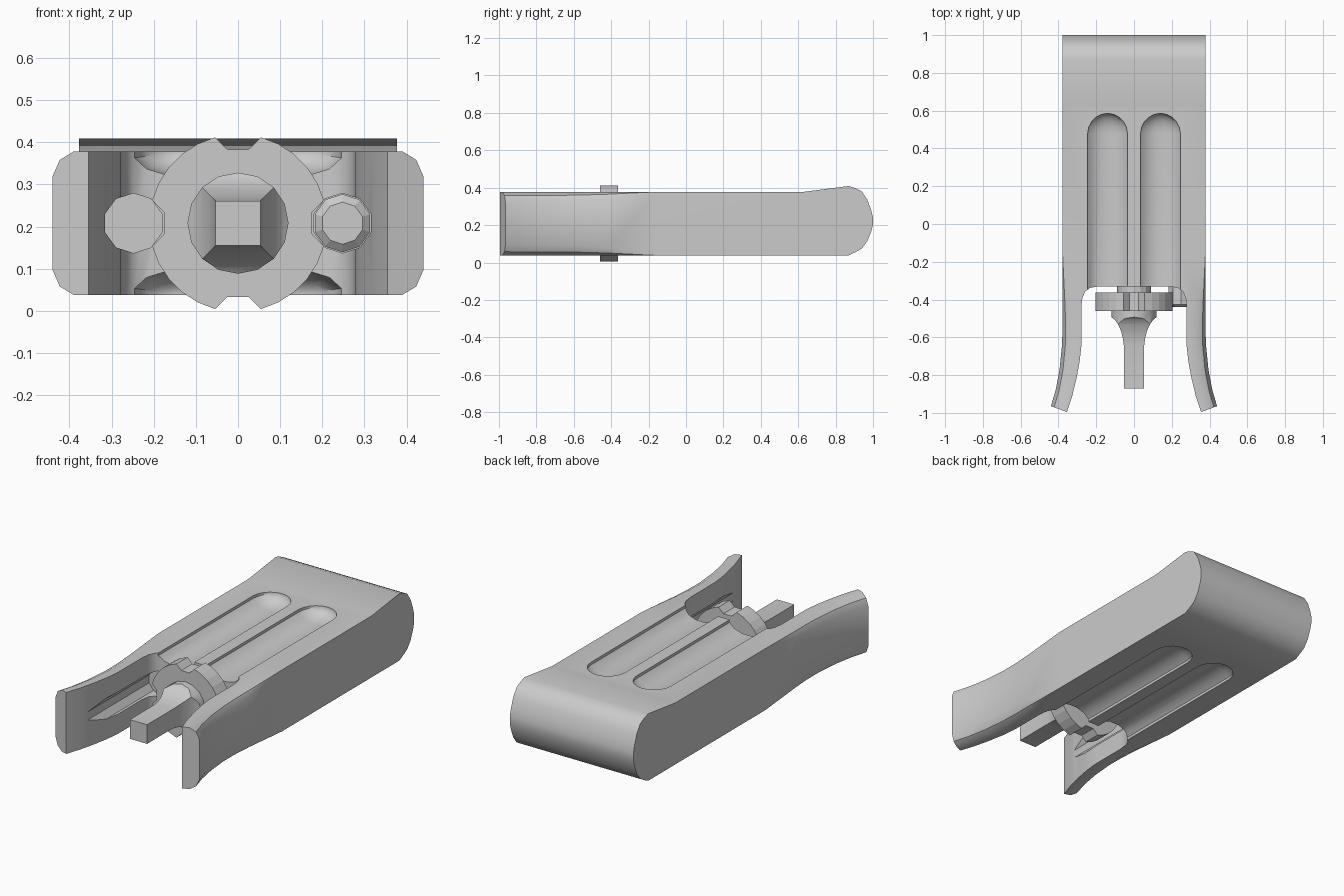
import bpy, bmesh, math

if "Cube" in bpy.data.objects:
    bpy.data.objects.remove(bpy.data.objects["Cube"])

MID = 0.208  # height of the centre line


def loft(name, rings):
    """Skin a list of equal-length point rings and cap both ends."""
    bm = bmesh.new()
    rows = [[bm.verts.new(p) for p in r] for r in rings]
    n = len(rows[0])
    for a, b in zip(rows, rows[1:]):
        for i in range(n):
            j = (i + 1) % n
            bm.faces.new((a[i], a[j], b[j], b[i]))
    bm.faces.new(rows[0])
    bm.faces.new(rows[-1])
    bmesh.ops.remove_doubles(bm, verts=bm.verts, dist=1e-5)
    bmesh.ops.recalc_face_normals(bm, faces=bm.faces)
    me = bpy.data.meshes.new(name)
    bm.to_mesh(me)
    bm.free()
    ob = bpy.data.objects.new(name, me)
    bpy.context.collection.objects.link(ob)
    return ob


def lathe_y(name, x, sides, profile, turn=0.0):
    """Round part along y from (y, radius) pairs."""
    ang = [turn + 2 * math.pi * i / sides for i in range(sides)]
    return loft(name, [[(x + r * math.cos(a), y, MID + r * math.sin(a)) for a in ang]
                       for y, r in profile])


def activate(ob):
    bpy.ops.object.select_all(action='DESELECT')
    ob.select_set(True)
    bpy.context.view_layer.objects.active = ob


def boolean(ob, cutter, op='DIFFERENCE'):
    m = ob.modifiers.new("bool", 'BOOLEAN')
    m.operation, m.solver, m.object = op, 'EXACT', cutter
    activate(ob)
    bpy.ops.object.modifier_apply(modifier=m.name)
    bpy.data.objects.remove(cutter)


def smooth(ob, deg=30):
    activate(ob)
    bpy.ops.object.shade_smooth_by_angle(angle=math.radians(deg))


# body: rounded-rectangle sections (y, half width, corner x, corner z, bottom, top)
def section(y, w, cx, cz, lo, hi):
    k = 0.34
    corner = [(w, cz), (w - k * cx, k * cz), (w - cx, 0)]
    right = [(x, lo + d) for x, d in reversed(corner)] + [(x, hi - d) for x, d in corner]
    return [(x, y, z) for x, z in right] + [(-x, y, z) for x, z in reversed(right)]


LO, HI = 0.038, 0.378
stations = [
    (-1.05, 0.468, 0.057, 0.058, LO, HI), (-0.965, 0.440, 0.055, 0.058, LO, HI),
    (-0.88, 0.415, 0.055, 0.057, LO, HI), (-0.77, 0.394, 0.054, 0.056, LO, HI),
    (-0.64, 0.381, 0.052, 0.054, LO, HI), (-0.53, 0.378, 0.048, 0.048, LO, HI),
    (-0.42, 0.378, 0.036, 0.038, LO, HI), (-0.155, 0.378, 0, 0, LO, HI),
    (0.63, 0.378, 0, 0, LO, HI), (0.87, 0.378, 0, 0, LO, 0.409),
    (0.905, 0.378, 0, 0, 0.055, 0.398), (0.94, 0.378, 0, 0, 0.075, 0.38),
    (0.97, 0.378, 0, 0, 0.115, 0.335), (0.99, 0.378, 0, 0, 0.165, 0.28),
    (1.0, 0.378, 0, 0, 0.205, 0.24)]
body = loft("body", [section(*s) for s in stations])

# front opening between the two arms, including the slanted arm tips
half = [(0.20, -0.332), (0.232, -0.338), (0.258, -0.357), (0.273, -0.39), (0.279, -0.44),
        (0.279, -0.65), (0.288, -0.73), (0.305, -0.82), (0.327, -0.91), (0.355, -0.995),
        (0.50, -0.943), (0.60, -1.2)]
outline = half + [(-x, y) for x, y in reversed(half)]
boolean(body, loft("opening_cutter", [[(x, y, z) for x, y in outline] for z in (-0.3, 0.7)]))

# two long rounded grooves on top and bottom
runs = [(-0.4, 1.0), (0.478, 1.0)]
runs += [(0.478 + 0.107 * math.sin(a), math.cos(a))
         for a in [math.radians(d) for d in (18, 36, 54, 70, 83)]]
for x in (-0.14, 0.14):
    for z in (LO, HI):
        ring = [math.radians(15 + 30 * i) for i in range(12)]
        boolean(body, loft("groove_cutter", [
            [(x + 0.109 * s * math.cos(a), y, z + 0.058 * s * math.sin(a)) for a in ring]
            for y, s in runs]))

# round sockets scooped along the inner arms
for x in (-0.248, 0.248):
    boolean(body, lathe_y("socket_cutter", x, 10, [(-1.2, 0.071), (-0.325, 0.071)], math.pi / 2))
smooth(body)

# small bevelled peg in the right socket
lathe_y("peg", 0.248, 10, [(-0.44, 0.05), (-0.425, 0.069), (-0.31, 0.069)], math.pi / 2)

# notched wheel
quad = [(0.175, 0.025)]
quad += [(0.211 * math.cos(a), 0.211 * math.sin(a))
         for a in [math.radians(15 + 12 * i) for i in range(6)]]
quad += [(0.025, 0.175)]
rim = []
for _ in range(4):
    rim += quad
    quad = [(-z, x) for x, z in quad]
loft("wheel", [[(x, y, MID + z) for x, z in rim] for y in (-0.46, -0.363)])

# axle between wheel and body
lathe_y("axle", 0, 16, [(-0.40, 0.09), (-0.30, 0.09)])

# square stem flaring into a round collar
flare = [(-0.87, 0.053), (-0.65, 0.053), (-0.60, 0.060), (-0.56, 0.071), (-0.53, 0.085),
         (-0.505, 0.104), (-0.485, 0.13), (-0.44, 0.16)]
stem = loft("stem", [[(sx * h, y, MID + sz * h)
                      for sx, sz in ((1, 1), (-1, 1), (-1, -1), (1, -1))] for y, h in flare])
boolean(stem, lathe_y("collar_cutter", 0, 16, [(-1.0, 0.12), (-0.45, 0.12)]), 'INTERSECT')
smooth(stem)
